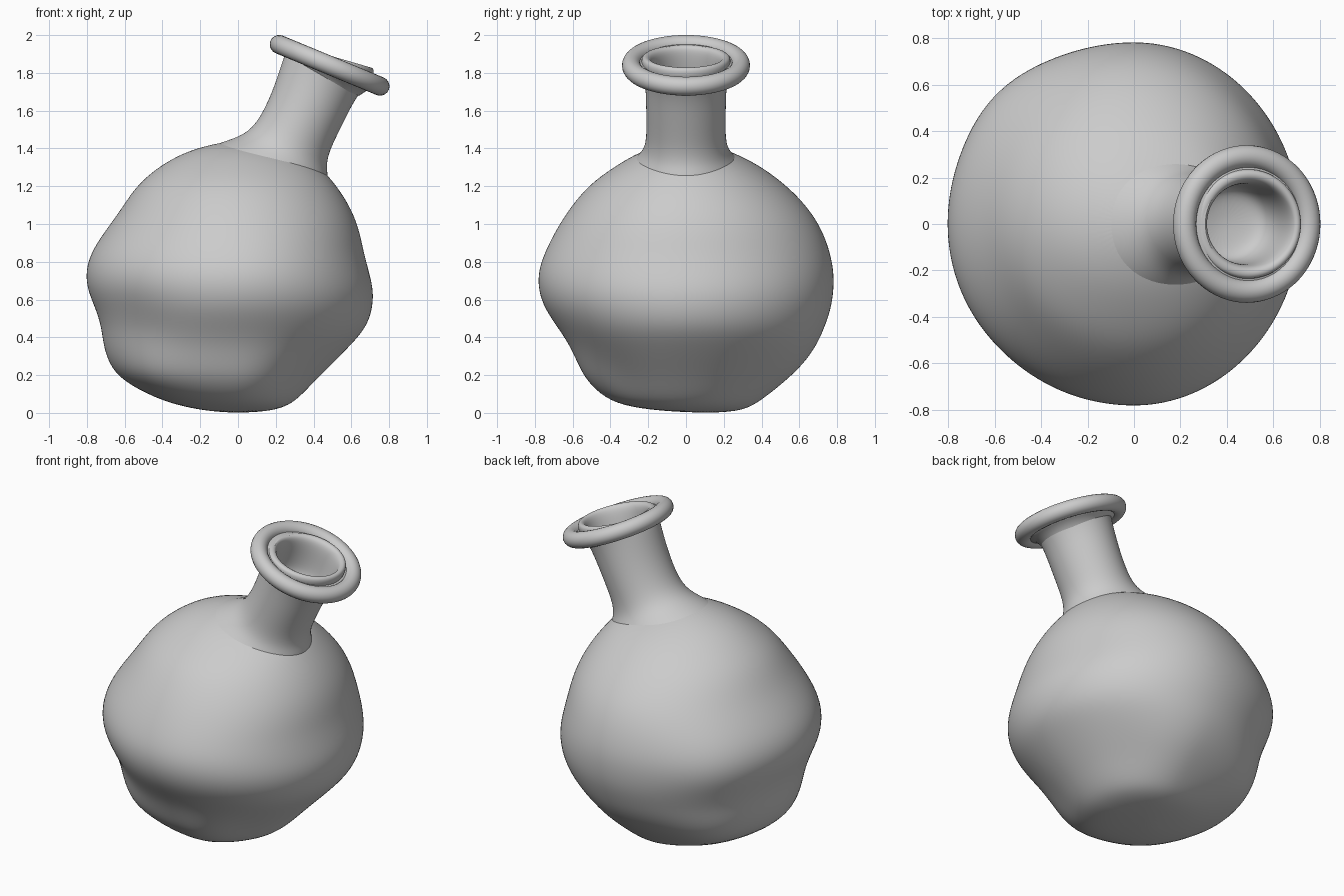
import bpy, bmesh, math
from mathutils import Vector, Matrix

if "Cube" in bpy.data.objects:
    bpy.data.objects.remove(bpy.data.objects["Cube"])


def loft(name, rings, caps=(None, None)):
    """Skin a list of vertex rings, optionally closing each end to a point."""
    bm = bmesh.new()
    rows = [[bm.verts.new(p) for p in ring] for ring in rings]
    n = len(rows[0])
    for a, b in zip(rows, rows[1:]):
        for i in range(n):
            j = (i + 1) % n
            bm.faces.new((a[i], a[j], b[j], b[i]))
    for row, tip in ((rows[0], caps[0]), (rows[-1], caps[1])):
        if tip:
            v = bm.verts.new(tip)
            for i in range(n):
                bm.faces.new((row[i], row[(i + 1) % n], v))
    bmesh.ops.recalc_face_normals(bm, faces=bm.faces)
    me = bpy.data.meshes.new(name)
    bm.to_mesh(me)
    bm.free()
    for p in me.polygons:
        p.use_smooth = True
    ob = bpy.data.objects.new(name, me)
    bpy.context.collection.objects.link(ob)
    return ob


def subdivide(ob, levels=2):
    m = ob.modifiers.new("smooth", "SUBSURF")
    m.levels = m.render_levels = levels


# Lumpy body: z, left, right, front, back reach
body_rows = [
    (.008, .14, .15, .10, .26), (.03, .28, .25, .30, .34), (.075, .43, .32, .43, .41),
    (.17, .615, .41, .53, .53), (.26, .685, .50, .575, .625), (.36, .715, .60, .62, .695),
    (.45, .725, .68, .68, .735), (.55, .755, .715, .75, .77), (.65, .80, .72, .785, .785),
    (.75, .81, .695, .785, .785), (.85, .78, .668, .75, .765), (.95, .715, .648, .70, .73),
    (1.05, .64, .615, .64, .675), (1.15, .575, .56, .565, .59), (1.23, .51, .50, .485, .50),
    (1.31, .41, .43, .37, .39), (1.38, .285, .31, .25, .25), (1.425, .13, .15, .12, .12),
]
# Soft hollows (positive) and swellings (negative): centre, depth, size
lumps = [((-.50, -.50, .50), .015, .18), ((-.42, -.38, .17), -.03, .2),
         ((-.45, .40, .18), -.045, .22), ((-.58, .55, .70), -.025, .25),
         ((.32, -.38, .18), .035, .2), ((.36, .40, .15), .02, .2)]
N = 40
rings = []
for z, l, r, f, b in body_rows:
    ring = []
    for i in range(N):
        c, s = math.cos(math.tau * i / N), math.sin(math.tau * i / N)
        p = Vector((c * (r if c > 0 else l), s * (b if s > 0 else f), z))
        k = sum(d * math.exp(-(p - Vector(q)).length_squared / w ** 2) for q, d, w in lumps)
        ring.append(p - Vector((p.x, p.y, 0)).normalized() * k)
    rings.append(ring)
body = loft("body", rings, ((0, .12, 0), (0, 0, 1.44)))
subdivide(body)

# Leaning neck: left x,z / right x,z / half depth; up from the shoulder, over the lip, into the mouth
neck_rows = [
    (-.32, 1.33, .45, 1.12, .36), (-.18, 1.40, .48, 1.21, .30), (-.08, 1.435, .475, 1.27, .255),
    (.02, 1.468, .47, 1.31, .225), (.085, 1.52, .48, 1.37, .212), (.135, 1.60, .515, 1.45, .21),
    (.18, 1.70, .565, 1.55, .212), (.215, 1.80, .61, 1.64, .215), (.24, 1.88, .66, 1.715, .222),
    (.258, 1.92, .708, 1.765, .236), (.265, 1.94, .722, 1.80, .238),
    (.277, 1.95, .718, 1.825, .228), (.305, 1.948, .695, 1.832, .203),
    (.318, 1.925, .675, 1.81, .18), (.30, 1.86, .65, 1.75, .172), (.26, 1.76, .61, 1.64, .17),
    (.24, 1.69, .56, 1.57, .155), (.29, 1.645, .48, 1.575, .09),
]
rings = []
for lx, lz, rx, rz, ry in neck_rows:
    a, b = Vector((lx, 0, lz)), Vector((rx, 0, rz))
    mid, half = (a + b) / 2, (b - a) / 2
    rings.append([mid + half * math.cos(t) + Vector((0, ry * math.sin(t), 0))
                  for t in (math.tau * i / 32 for i in range(32))])
neck = loft("neck_and_lip", rings, (None, (.38, 0, 1.6)))
subdivide(neck)

# Rolled collar around the mouth
turn = Matrix.Translation((.485, 0, 1.84)) @ Matrix.Rotation(math.radians(22.5), 4, 'Y')
bpy.ops.mesh.primitive_torus_add(major_radius=.289, minor_radius=.05, major_segments=72,
                                 minor_segments=20, location=(.485, 0, 1.84),
                                 rotation=(0, math.radians(22.5), 0))
collar = bpy.context.object
collar.name = "rolled_collar"
bpy.ops.object.shade_smooth()

# Flared web closing the gap between the neck and the collar
web = loft("collar_web", [[turn @ Vector((r * math.cos(math.tau * i / 64),
                                          r * math.sin(math.tau * i / 64), h))
                           for i in range(64)]
                          for r, h in ((.205, -.09), (.235, -.045), (.28, -.03),
                                       (.28, .015), (.24, .02), (.205, .03))])
